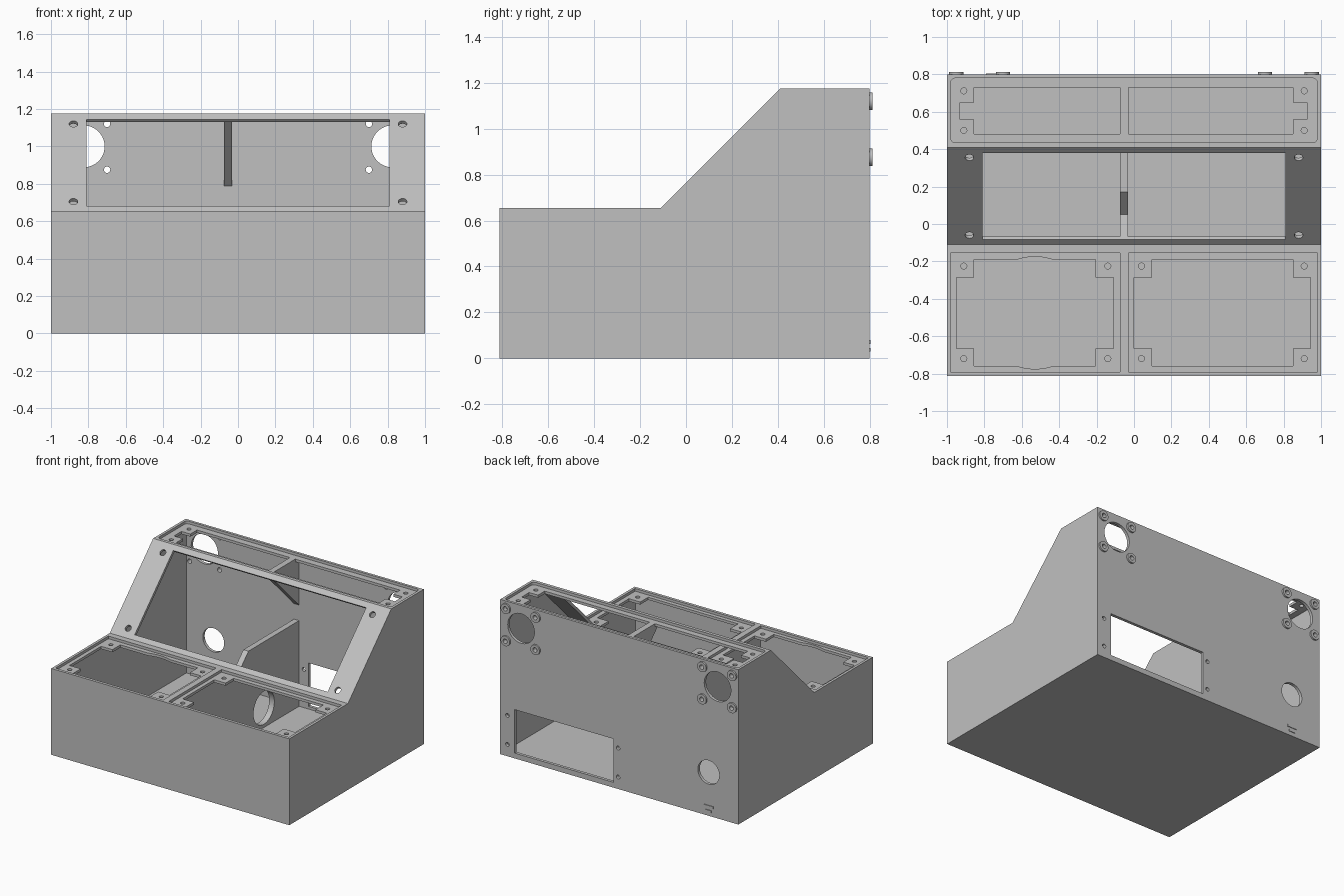
import bpy, bmesh
from math import sin, cos, pi
from mathutils import Matrix

cube = bpy.data.objects.get("Cube")
if cube:
    bpy.data.objects.remove(cube, do_unlink=True)

grey = bpy.data.materials.new("plain_grey")
grey.use_nodes = True
colour = (0.53, 0.53, 0.53, 1)
grey.diffuse_color = colour
grey.node_tree.nodes["Principled BSDF"].inputs["Base Color"].default_value = colour

LEFT, RIGHT = -0.075, -0.03      # faces of the middle divider
FRONT, BACK = -0.8125, 0.8
LOW, HIGH = 0.655, 1.175         # heights of the two decks
RECESS, ROOF = 0.02, 0.04


def prism(bm, points, axis, a, b, matrix=None):
    """Extrude a 2D outline along an axis from a to b."""
    place = {"X": lambda p, d: (d, p[0], p[1]),
             "Y": lambda p, d: (p[0], d, p[1]),
             "Z": lambda p, d: (p[0], p[1], d)}[axis]
    rings = [[bm.verts.new(place(p, d)) for p in points] for d in (a, b)]
    bm.faces.new(rings[0])
    bm.faces.new(rings[1][::-1])
    n = len(points)
    for i in range(n):
        j = (i + 1) % n
        bm.faces.new((rings[0][j], rings[0][i], rings[1][i], rings[1][j]))
    if matrix:
        bmesh.ops.transform(bm, matrix=matrix, verts=rings[0] + rings[1])


def circle(x, y, r, n=32):
    return [(x + r * cos(2 * pi * i / n), y + r * sin(2 * pi * i / n)) for i in range(n)]


def rect(x0, x1, y0, y1):
    return [(x0, y0), (x1, y0), (x1, y1), (x0, y1)]


def rounded(x0, x1, y0, y1, r, n=5):
    centres = [(x1 - r, y1 - r), (x0 + r, y1 - r), (x0 + r, y0 + r), (x1 - r, y0 + r)]
    return [(cx + r * cos(pi / 2 * (k + i / n)), cy + r * sin(pi / 2 * (k + i / n)))
            for k, (cx, cy) in enumerate(centres) for i in range(n + 1)]


def tabbed(x0, x1, y0, y1, t):
    """Rectangle with a square screw tab left in every corner."""
    return [(x0 + t, y0), (x1 - t, y0), (x1 - t, y0 + t), (x1, y0 + t),
            (x1, y1 - t), (x1 - t, y1 - t), (x1 - t, y1), (x0 + t, y1),
            (x0 + t, y1 - t), (x0, y1 - t), (x0, y0 + t), (x0 + t, y0 + t)]


def make(name, shapes):
    bm = bmesh.new()
    for s in shapes:
        prism(bm, *s)
    bmesh.ops.recalc_face_normals(bm, faces=bm.faces)
    mesh = bpy.data.meshes.new(name)
    bm.to_mesh(mesh)
    bm.free()
    mesh.materials.append(grey)
    obj = bpy.data.objects.new(name, mesh)
    bpy.context.collection.objects.link(obj)
    return obj


def cut(obj, shapes):
    """Subtract a group of separate prisms."""
    cutter = make("cutter", shapes)
    cutter.hide_render = True
    mod = obj.modifiers.new("cut", "BOOLEAN")
    mod.operation = "DIFFERENCE"
    mod.solver = "EXACT"
    mod.object = cutter
    bpy.context.view_layer.objects.active = obj
    bpy.ops.object.modifier_apply(modifier=mod.name)
    bpy.data.objects.remove(cutter, do_unlink=True)


# Console shell: stepped outline with a hollow inside
shell = make("console_shell", [(
    [(FRONT, 0), (BACK, 0), (BACK, HIGH), (0.41, HIGH), (-0.11, LOW), (FRONT, LOW)],
    "X", -1, 1)])
roof_low, roof_high, slope = LOW - ROOF, HIGH - ROOF, 0.735
cut(shell, [(
    [(FRONT + 0.023, 0.02), (BACK - 0.023, 0.02), (BACK - 0.023, roof_high),
     (roof_high - slope, roof_high), (roof_low - slope, roof_low),
     (FRONT + 0.023, roof_low)], "X", -0.977, 0.977)])

# Recessed seats for the three cover plates
cut(shell, [
    (rect(-0.98, LEFT, -0.79, -0.155), "Z", LOW - RECESS, LOW + 0.1),
    (rect(RIGHT, 0.98, -0.79, -0.155), "Z", LOW - RECESS, LOW + 0.1),
    (rounded(-0.98, 0.98, 0.435, 0.78, 0.025), "Z", HIGH - RECESS, HIGH + 0.1)])

# Deck openings with corner tabs
low_span = (LOW - 0.1, LOW + 0.1)
high_span = (HIGH - 0.1, HIGH + 0.1)
cut(shell, [
    (tabbed(-0.95, -0.11, -0.76, -0.19, 0.095), "Z", *low_span),
    (tabbed(0, 0.945, -0.76, -0.19, 0.095), "Z", *low_span),
    ([(LEFT, 0.48), (LEFT, 0.73), (-0.855, 0.73), (-0.855, 0.65), (-0.93, 0.65),
      (-0.93, 0.56), (-0.855, 0.56), (-0.855, 0.48)], "Z", *high_span),
    ([(RIGHT, 0.48), (0.85, 0.48), (0.85, 0.56), (0.925, 0.56), (0.925, 0.65),
      (0.85, 0.65), (0.85, 0.73), (RIGHT, 0.73)], "Z", *high_span)])
cut(shell, [(circle(-0.53, -0.475, 0.3, 96), "Z", LOW - 0.12, LOW + 0.12)])

# Sloped window, cut square to the slope
cut(shell, [([((s - d) / 2, (s + d) / 2) for s, d in
              ((0.6, 0.8), (1.525, 0.8), (1.525, 0.7), (0.6, 0.7))], "X", -0.81, 0.81)])

# Screw holes in the decks and the slope
holes = [(circle(x, y, 0.016), "Z", LOW - 0.08, LOW + 0.08)
         for x in (-0.91, -0.14, 0.04, 0.91) for y in (-0.72, -0.225)]
holes += [(circle(x, y, 0.016), "Z", HIGH - 0.08, HIGH + 0.08)
          for x in (-0.91, 0.91) for y in (0.5, 0.712)]
holes += [(circle(0, 0, 0.023), "Z", -0.05, 0.05,
           Matrix.Translation((x, z - 0.765, z)) @ Matrix.Rotation(pi / 4, 4, "X"))
          for x in (-0.88, 0.88) for z in (0.705, 1.12)]
cut(shell, holes)

# Back wall: window, cable hole, round ports and their screw holes
span = (0.72, 0.9)
screws = [(sx * x, z) for sx in (-1, 1) for x in (0.7, 0.95) for z in (0.875, 1.12)]
screw_cuts = [(circle(x, z, 0.017), "Y", *span) for x, z in screws]
cut(shell, screw_cuts)
cut(shell, [(rect(0.05, 0.88, 0.04, 0.37), "Y", *span),
            (circle(-0.75, 0.33, 0.09, 48), "Y", *span)]
    + [(circle(x, 1.0, 0.112, 48), "Y", *span) for x in (-0.825, 0.825)]
    + [(circle(x, z, 0.015), "Y", *span) for x in (0.01, 0.94) for z in (0.09, 0.31)])

# Raised screw bosses on the back
bosses = make("back_screw_bosses",
              [(circle(x, z, 0.038), "Y", BACK - 0.005, 0.8125) for x, z in screws])
cut(bosses, screw_cuts)

# Small raised marks under the cable hole
marks = make("back_marks", [
    (rect(-0.79, -0.71, 0.063, 0.08), "Y", BACK - 0.005, BACK + 0.005),
    (rect(-0.775, -0.725, 0.03, 0.045), "Y", BACK - 0.005, BACK + 0.005)])

# Middle divider: lower wall with a notch and cable hole, upper gusset
lower = make("lower_divider", [(
    [(-0.8, 0.01), (0.79, 0.01), (0.79, 0.67), (0.17, 0.67), (0.05, 0.55),
     (-0.075, 0.675), (-0.12, 0.63), (-0.8, 0.63)], "X", LEFT + 0.001, RIGHT - 0.001)])
cut(lower, [(circle(0.355, 0.17, 0.125, 48), "X", -0.2, 0.1)])
upper = make("upper_divider", [(
    [(0.79, 0.775), (0.79, 1.15), (0.415, 1.15)], "X", LEFT + 0.001, RIGHT - 0.001)])

# Smooth the round edges, keep the corners crisp
bpy.ops.object.select_all(action="DESELECT")
for obj in (shell, bosses, marks, lower, upper):
    obj.select_set(True)
bpy.context.view_layer.objects.active = shell
bpy.ops.object.shade_smooth_by_angle(angle=pi / 6)
